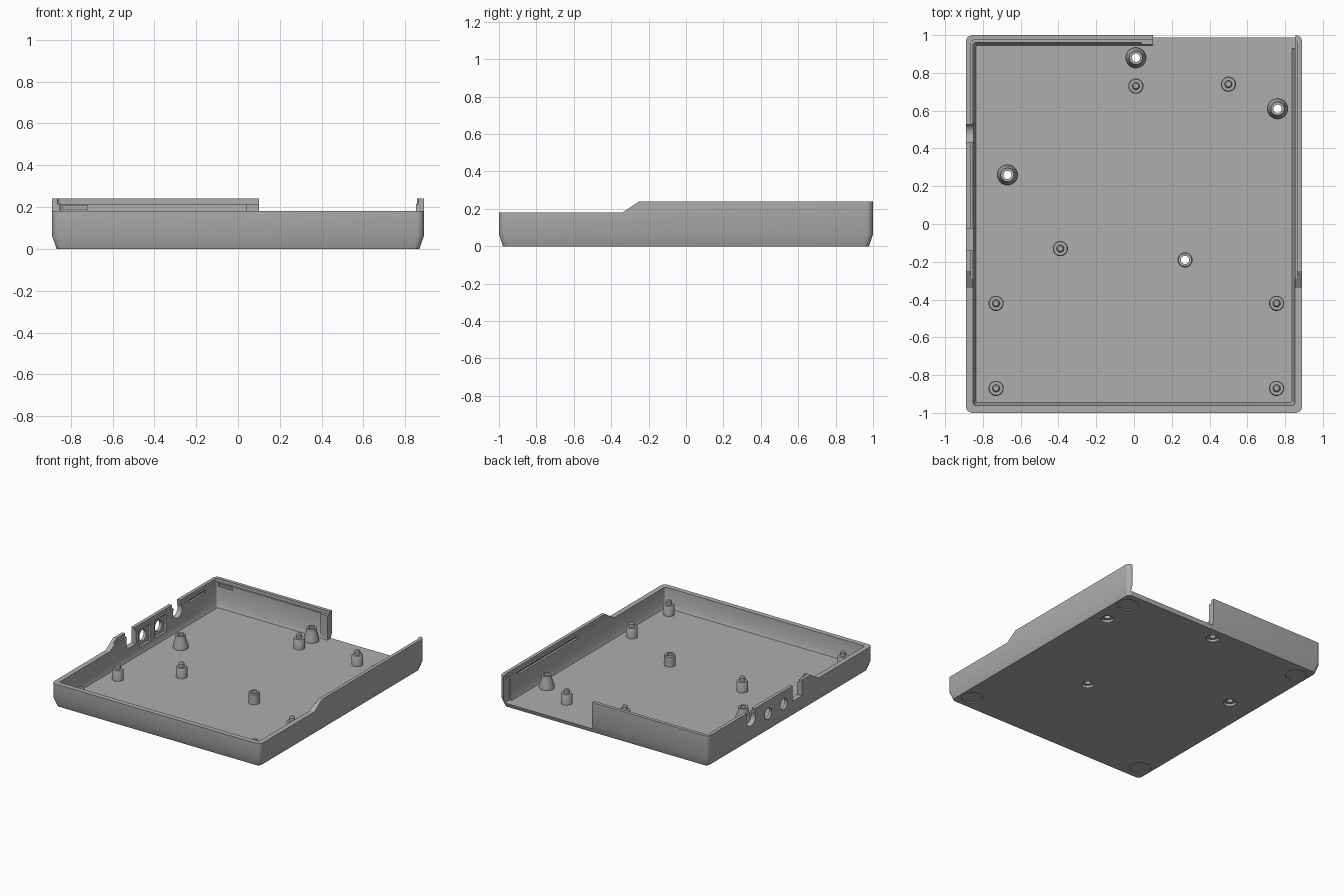
import bpy, bmesh, math
from mathutils import Matrix

if "Cube" in bpy.data.objects:
    bpy.data.objects.remove(bpy.data.objects["Cube"], do_unlink=True)

FLOOR, TOP, LOW = 0.03, 0.24, 0.18
HX, HY = 0.89, 1.0

grey = bpy.data.materials.new("plain grey")
grey.use_nodes = True
COLOUR = (0.42, 0.42, 0.42, 1)
grey.diffuse_color = COLOUR
grey.node_tree.nodes["Principled BSDF"].inputs["Base Color"].default_value = COLOUR


def finish(bm, name):
    bmesh.ops.recalc_face_normals(bm, faces=bm.faces)
    mesh = bpy.data.meshes.new(name)
    bm.to_mesh(mesh)
    bm.free()
    mesh.materials.append(grey)
    obj = bpy.data.objects.new(name, mesh)
    bpy.context.collection.objects.link(obj)
    return obj


def box(name, x0, x1, y0, y1, z0, z1):
    bm = bmesh.new()
    size = Matrix.Diagonal((x1 - x0, y1 - y0, z1 - z0, 1))
    centre = Matrix.Translation(((x0 + x1) / 2, (y0 + y1) / 2, (z0 + z1) / 2))
    bmesh.ops.create_cube(bm, size=1, matrix=centre @ size)
    return finish(bm, name)


def cylinder(name, centre, r, depth, axis="Z"):
    bm = bmesh.new()
    turn = Matrix.Rotation(math.pi / 2, 4, "Y") if axis == "X" else Matrix()
    bmesh.ops.create_cone(bm, cap_ends=True, segments=32, radius1=r, radius2=r,
                          depth=depth, matrix=Matrix.Translation(centre) @ turn)
    return finish(bm, name)


def cut(target, cutter):
    cutter.hide_render = True
    mod = target.modifiers.new("cut", "BOOLEAN")
    mod.operation, mod.solver, mod.object = "DIFFERENCE", "EXACT", cutter
    bpy.context.view_layer.objects.active = target
    bpy.ops.object.modifier_apply(modifier=mod.name)
    bpy.data.objects.remove(cutter, do_unlink=True)


def rounded_loop(bm, inset, z, radius, steps=5):
    hx, hy = HX - inset, HY - inset
    verts = []
    for k, (sx, sy) in enumerate([(1, 1), (-1, 1), (-1, -1), (1, -1)]):
        for i in range(steps + 1):
            a = math.pi / 2 * (k + i / steps)
            verts.append(bm.verts.new((sx * (hx - radius) + radius * math.cos(a),
                                       sy * (hy - radius) + radius * math.sin(a), z)))
    return verts


def lathe(name, x, y, profile, closed, segments=32):
    bm = bmesh.new()
    rings = []
    for r, z in profile:
        rings.append([bm.verts.new((x + r * math.cos(2 * math.pi * i / segments),
                                    y + r * math.sin(2 * math.pi * i / segments), z))
                      for i in range(segments)])
    pairs = list(zip(rings, rings[1:])) + ([(rings[-1], rings[0])] if closed else [])
    for a, b in pairs:
        for i in range(segments):
            j = (i + 1) % segments
            bm.faces.new((a[i], a[j], b[j], b[i]))
    if not closed:
        bm.faces.new(rings[0])
        bm.faces.new(rings[-1])
    return finish(bm, name)


# Tray: drafted base, upright walls, stepped rim and sloped inside foot
bm = bmesh.new()
levels = [(0.022, 0, 0.03), (0, 0.065, 0.035), (0, TOP, 0.035), (0.026, TOP, 0.02),
          (0.026, 0.215, 0.02), (0.038, 0.215, 0.015), (0.042, 0.06, 0.015),
          (0.054, FLOOR, 0.01)]
loops = [rounded_loop(bm, *level) for level in levels]
for a, b in zip(loops, loops[1:]):
    for i in range(len(a)):
        j = (i + 1) % len(a)
        bm.faces.new((a[i], a[j], b[j], b[i]))
bm.faces.new(loops[0])
bm.faces.new(loops[-1])
tray = finish(bm, "tray")

# Lower front walls with a ramp up to the rear walls
bm = bmesh.new()
ramp = [(-1.1, LOW), (-0.34, LOW), (-0.25, TOP), (-0.25, 0.3), (-1.1, 0.3)]
face = bm.faces.new([bm.verts.new((-1, y, z)) for y, z in ramp])
side = bmesh.ops.extrude_face_region(bm, geom=[face])["geom"]
bmesh.ops.translate(bm, vec=(2, 0, 0),
                    verts=[v for v in side if isinstance(v, bmesh.types.BMVert)])
cut(tray, finish(bm, "ramp_cutter"))

# Rear opening
cut(tray, box("opening_cutter", 0.10, 0.855, 0.93, 1.1, FLOOR, 0.3))

# Ports in the side wall: notches, round holes with square inside recesses
cut(tray, cylinder("round_notch_cutter", (-0.87, 0.48, 0.18), 0.055, 0.14, "X"))
cut(tray, box("notch_mouth_cutter", -0.94, -0.80, 0.432, 0.528, 0.2, 0.3))
cut(tray, box("square_notch_cutter", -0.94, -0.80, -0.14, -0.025, 0.12, 0.3))
for y in (0.08, 0.27):
    cut(tray, box("recess_cutter", -0.868, -0.80, y - 0.07, y + 0.07, 0.075, 0.205))
    cut(tray, cylinder("port_cutter", (-0.87, y, 0.14), 0.042, 0.14, "X"))

# Snap slots on the inside of the rear walls
cut(tray, box("side_slot_cutter", -0.868, -0.80, 0.62, 0.82, 0.188, 0.208))
cut(tray, box("back_slot_cutter", -0.84, -0.72, 0.90, 0.975, 0.188, 0.208))
cut(tray, box("long_slot_cutter", 0.80, 0.868, 0.10, 0.83, 0.188, 0.208))

# Foot recesses underneath
for x in (-0.78, 0.78):
    for y in (-0.86, 0.86):
        cut(tray, cylinder("foot_cutter", (x, y, 0), 0.075, 0.016))

# Screw posts with through holes and countersunk undersides
cones = [(0.01, 0.88), (0.76, 0.61), (-0.67, 0.26)]
for x, y in cones + [(0.27, -0.19)]:
    cut(tray, cylinder("head_cutter", (x, y, 0), 0.046, 0.036))
    cut(tray, cylinder("hole_cutter", (x, y, 0.02), 0.022, 0.1))
for x, y in cones:
    lathe("screw_post", x, y, [(0.054, FLOOR - 0.002), (0.054, 0.055), (0.036, 0.105),
                               (0.036, 0.13), (0.022, 0.13), (0.022, FLOOR - 0.002)], True)
lathe("centre_post", 0.27, -0.19, [(0.04, FLOOR - 0.002), (0.04, 0.105), (0.035, 0.112),
                                   (0.022, 0.112), (0.022, FLOOR - 0.002)], True)

# Locating posts with pins
pins = [(0.01, 0.73), (0.50, 0.74), (-0.39, -0.13)]
pins += [(x, y) for x in (-0.73, 0.755) for y in (-0.42, -0.87)]
for x, y in pins:
    lathe("pin_post", x, y, [(0.04, FLOOR - 0.002), (0.04, 0.1), (0.036, 0.107),
                             (0.02, 0.107), (0.02, 0.132), (0.014, 0.14)], False)

# Pier that stiffens the free end of the back wall
box("wall_end_pier", 0.04, 0.10, 0.95, 0.975, FLOOR - 0.002, 0.215)

bpy.ops.object.select_all(action="DESELECT")
for obj in bpy.context.collection.objects:
    if obj.type == "MESH" and grey.name in obj.data.materials:
        obj.select_set(True)
        bpy.context.view_layer.objects.active = obj
bpy.ops.object.shade_smooth_by_angle(angle=math.radians(30))
